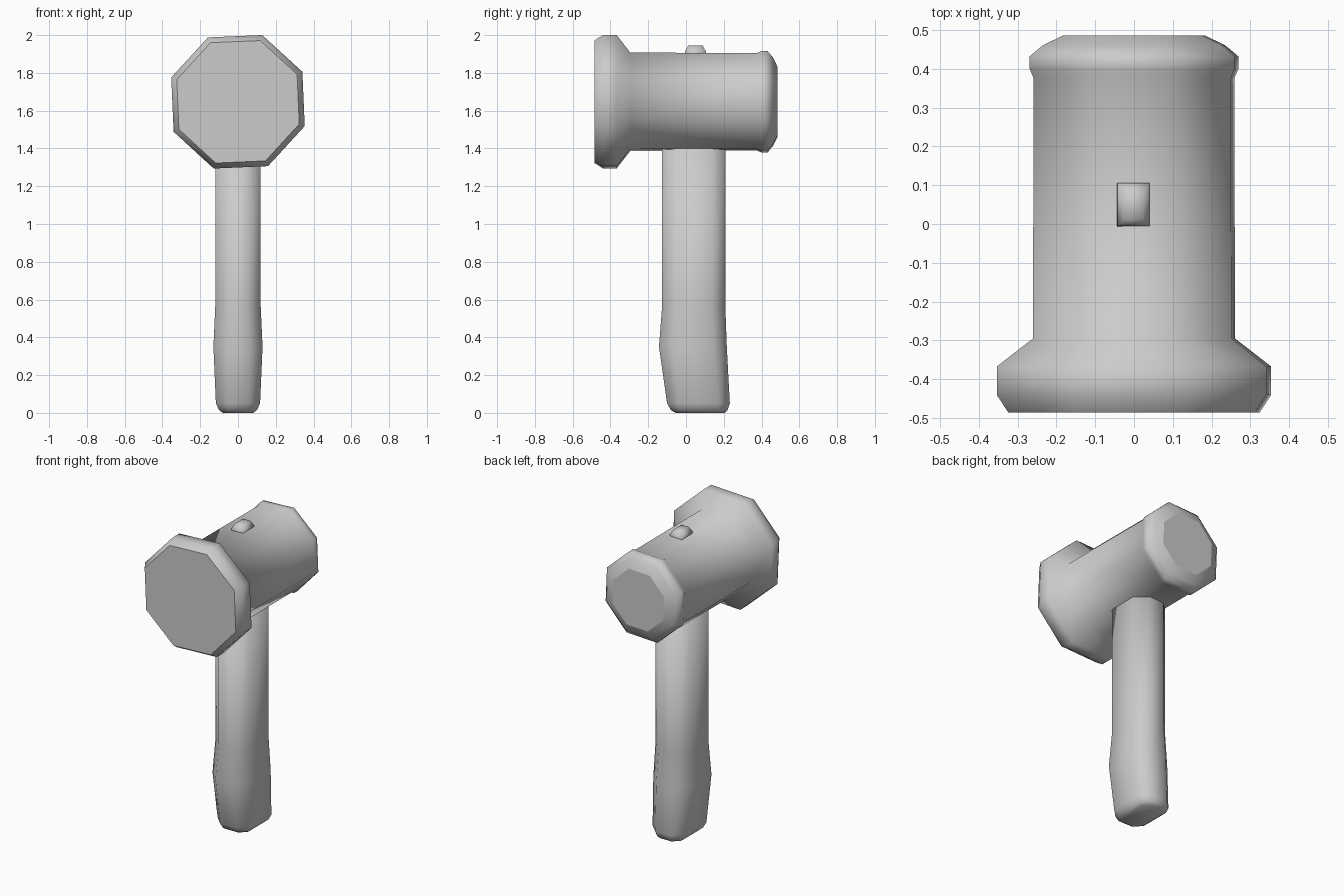
import bpy, bmesh
from math import cos, sin, radians

if "Cube" in bpy.data.objects:
    bpy.data.objects.remove(bpy.data.objects["Cube"])


def loft(name, rings, flat_caps=True):
    """Skin a list of rings with quads and close both ends."""
    bm = bmesh.new()
    loops = [[bm.verts.new(p) for p in ring] for ring in rings]
    n = len(loops[0])
    for a, b in zip(loops, loops[1:]):
        for i in range(n):
            j = (i + 1) % n
            bm.faces.new((a[i], a[j], b[j], b[i])).smooth = True
    for end in (loops[0], loops[-1]):
        bm.faces.new(end).smooth = not flat_caps
    bmesh.ops.recalc_face_normals(bm, faces=bm.faces)
    mesh = bpy.data.meshes.new(name)
    bm.to_mesh(mesh)
    bm.free()
    obj = bpy.data.objects.new(name, mesh)
    bpy.context.collection.objects.link(obj)
    return obj


def octagon_y(y, r, zc=1.647):
    """Slightly twisted octagon facing along y."""
    angles = [radians(25 + 45 * k) for k in range(8)]
    return [(r * cos(a), y, zc + r * sin(a)) for a in angles]


def chamfered_rect(z, hx, y0, y1, c):
    """Rectangle with cut corners, lying flat at height z."""
    return [(hx, y0 + c, z), (hx, y1 - c, z), (hx - c, y1, z), (c - hx, y1, z),
            (-hx, y1 - c, z), (-hx, y0 + c, z), (c - hx, y0, z), (hx - c, y0, z)]


def rect(z, x0, x1, y0, y1):
    return [(x0, y0, z), (x1, y0, z), (x1, y1, z), (x0, y1, z)]


# Head: flared striking face, straight barrel, small rear rim
head_profile = [(-0.485, 0.345), (-0.44, 0.376), (-0.367, 0.376), (-0.295, 0.277),
                (0.375, 0.275), (0.40, 0.286), (0.432, 0.286), (0.46, 0.25),
                (0.485, 0.196)]
loft("hammer_head", [octagon_y(y, r) for y, r in head_profile])

# Handle: chamfered grip that swells near the bottom
handle_profile = [(0.0, 0.08, -0.055, 0.205, 0.04), (0.015, 0.10, -0.08, 0.22, 0.05),
                  (0.05, 0.117, -0.10, 0.232, 0.06), (0.35, 0.13, -0.143, 0.216, 0.07),
                  (0.57, 0.12, -0.126, 0.208, 0.07), (1.46, 0.12, -0.126, 0.208, 0.07)]
loft("handle", [chamfered_rect(*p) for p in handle_profile], flat_caps=False)

# Wedge: small peg on top of the head
loft("top_wedge", [rect(1.88, -0.044, 0.041, -0.007, 0.107),
                   rect(1.915, -0.043, 0.040, -0.005, 0.105),
                   rect(1.945, -0.026, 0.023, 0.012, 0.088)], flat_caps=False)
